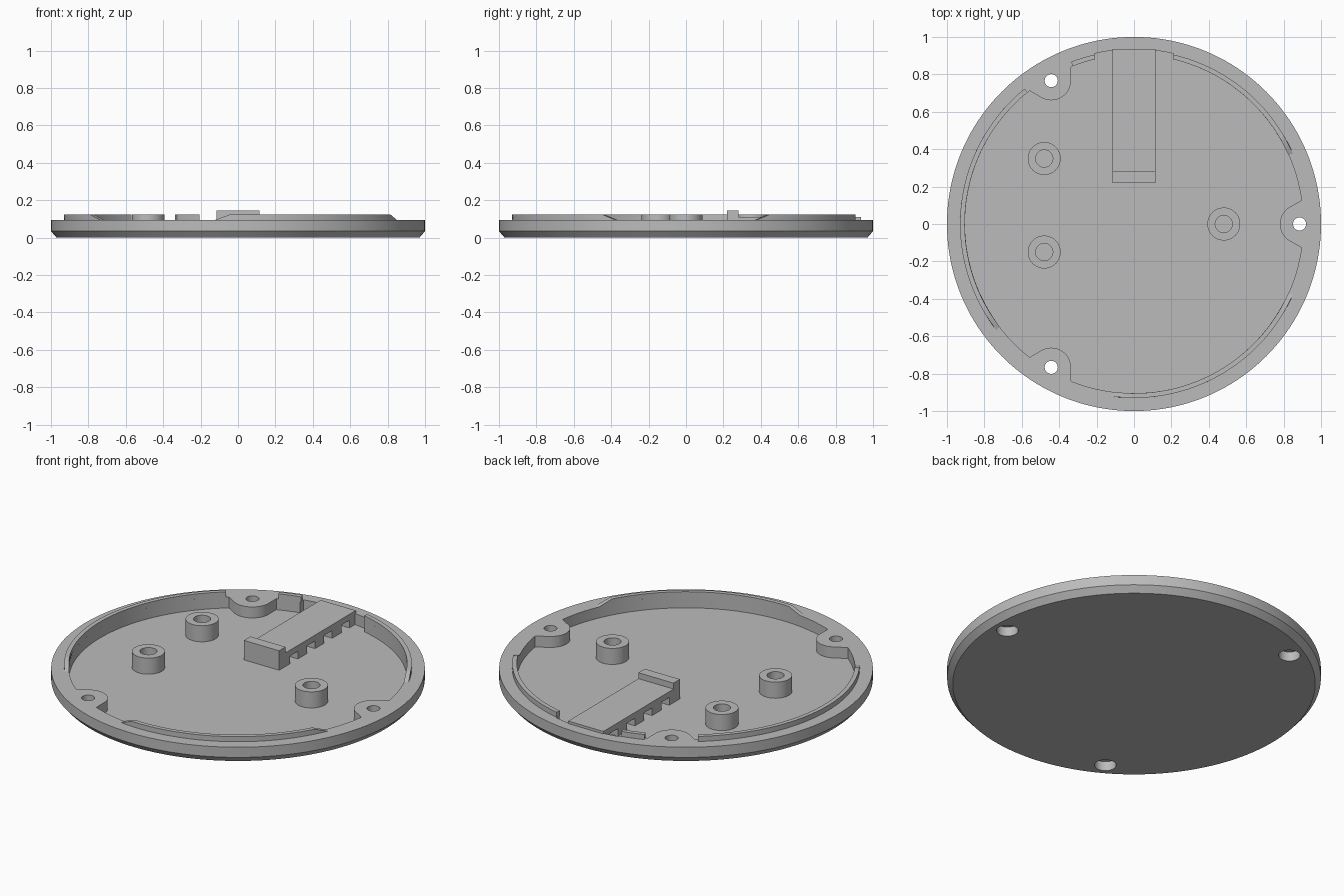
import bpy, bmesh
from math import sin, cos, radians
from mathutils import Vector

cube = bpy.data.objects.get("Cube")
if cube:
    bpy.data.objects.remove(cube, do_unlink=True)

grey = bpy.data.materials.new("plain grey")
grey.use_nodes = True
colour = (0.5, 0.5, 0.5, 1)
grey.diffuse_color = colour
grey.node_tree.nodes["Principled BSDF"].inputs["Base Color"].default_value = colour

FLOOR, RIM, TOP = 0.03, 0.095, 0.125
WALL_R, LIP_R, BULGE_R = 0.905, 0.93, 0.935
SCREW_R, BOSS_R = 0.885, 0.105


def polar(r, deg, z=0.0):
    return Vector((r * cos(radians(deg)), r * sin(radians(deg)), z))


def arc(r, a, b, n, z=0.0, centre=Vector()):
    return [centre + polar(r, a + (b - a) * i / n, z) for i in range(n + 1)]


def finish(name, bm):
    bmesh.ops.remove_doubles(bm, verts=bm.verts, dist=1e-5)
    bmesh.ops.recalc_face_normals(bm, faces=bm.faces)
    mesh = bpy.data.meshes.new(name)
    bm.to_mesh(mesh)
    bm.free()
    mesh.materials.append(grey)
    ob = bpy.data.objects.new(name, mesh)
    bpy.context.collection.objects.link(ob)
    return ob


def prism(name, points, vec):
    bm = bmesh.new()
    face = bm.faces.new([bm.verts.new(p) for p in points])
    ext = bmesh.ops.extrude_face_region(bm, geom=[face])
    moved = [v for v in ext["geom"] if isinstance(v, bmesh.types.BMVert)]
    bmesh.ops.translate(bm, verts=moved, vec=vec)
    return finish(name, bm)


def loft(name, sections, closed=False):
    """Skin a row of closed cross-sections."""
    bm = bmesh.new()
    rows = [[bm.verts.new(p) for p in s] for s in sections]
    n = len(rows[0])
    pairs = list(zip(rows, rows[1:])) + ([(rows[-1], rows[0])] if closed else [])
    for a, b in pairs:
        for i in range(n):
            j = (i + 1) % n
            bm.faces.new((a[i], a[j], b[j], b[i]))
    if not closed:
        bm.faces.new(rows[0])
        bm.faces.new(rows[-1])
    return finish(name, bm)


def lathe(name, profile, centre=Vector(), n=48):
    return loft(name, [[centre + polar(r, 360 * i / n, z) for r, z in profile]
                       for i in range(n)], closed=True)


def disc(name, rings, centre=Vector(), n=48):
    """Solid of stacked circles (radius, height)."""
    return loft(name, [[centre + polar(r, 360 * i / n, z) for i in range(n)]
                       for r, z in rings])


def cut(ob, cutter):
    cutter.hide_render = True
    mod = ob.modifiers.new("cut", 'BOOLEAN')
    mod.operation, mod.solver, mod.object = 'DIFFERENCE', 'EXACT', cutter
    bpy.context.view_layer.objects.active = ob
    bpy.ops.object.modifier_apply(modifier=mod.name)
    bpy.data.objects.remove(cutter, do_unlink=True)


# Tray body with a chamfered underside
tray = disc("tray", [(0.97, 0), (1, 0.035), (1, RIM)], n=160)


# Cavity outline: round wall, three flared screw bosses, a recess at the back
def boss_outline(deg):
    return arc(BOSS_R, deg + 240, deg + 120, 20, FLOOR, polar(SCREW_R, deg))


JOIN = 8.1  # angle from a boss centre to where its flare meets the wall
outline = boss_outline(0)
outline += arc(WALL_R, JOIN, 76.6, 32, FLOOR)
outline += arc(BULGE_R, 77, 103, 12, FLOOR)
outline += arc(WALL_R, 103.4, 120 - JOIN, 4, FLOOR)
outline += boss_outline(120)
outline += arc(WALL_R, 120 + JOIN, 240 - JOIN, 48, FLOOR)
outline += boss_outline(240)
outline += arc(WALL_R, 240 + JOIN, 360 - JOIN, 48, FLOOR)
cut(tray, prism("cavity_cutter", outline, (0, 0, 0.2)))

# Screw holes, counterbored from below
for deg in (0, 120, 240):
    c = polar(SCREW_R, deg)
    cut(tray, disc("bore_cutter", [(0.035, -0.1), (0.035, 0.2)], c, 32))
    cut(tray, disc("counterbore_cutter", [(0.058, -0.1), (0.058, 0.055)], c, 32))


# Raised locating lip in arcs; differing top and bottom angles make ramps
def lip(name, bottom, top, n):
    low_in, low_out = arc(WALL_R, *bottom, n, RIM), arc(LIP_R, *bottom, n, RIM)
    top_out, top_in = arc(LIP_R, *top, n, TOP), arc(WALL_R, *top, n, TOP)
    return loft(name, list(zip(low_in, low_out, top_out, top_in)))


parts = [
    tray,
    lip("lip_right", (129, 217.5), (129, 211.5), 40),
    lip("lip_front", (262.5, 336), (267.5, 331), 36),
    lip("lip_left", (24, 76.8), (29, 76.8), 28),
    lip("lip_back", (103.2, 111.2), (103.2, 111.2), 4),
]

# Hollow standoffs
for i, (x, y) in enumerate([(-0.48, 0.35), (-0.48, -0.15), (0.48, 0)]):
    parts.append(lathe(f"standoff_{i + 1}",
                       [(0.088, FLOOR), (0.088, TOP), (0.046, TOP), (0.046, FLOOR)],
                       Vector((x, y, 0))))

# Shelf with a raised stop and slots through its base
HALF, SLAB, STOP = 0.115, 0.11, 0.145
side = [(0.22, FLOOR), (0.22, STOP), (0.28, STOP), (0.28, SLAB),
        (BULGE_R, SLAB), (BULGE_R, FLOOR)]
for i in reversed(range(4)):
    a = 0.32 + 0.16 * i
    b = a + 0.075
    side += [(b, FLOOR), (b, 0.075), (a, 0.075), (a, FLOOR)]
parts.append(prism("slotted_shelf", [(-HALF, y, z) for y, z in side],
                   (2 * HALF, 0, 0)))

# Smooth curved walls, crisp edges
bpy.ops.object.select_all(action='DESELECT')
for ob in parts:
    ob.select_set(True)
bpy.context.view_layer.objects.active = tray
bpy.ops.object.shade_smooth_by_angle(angle=radians(25))
